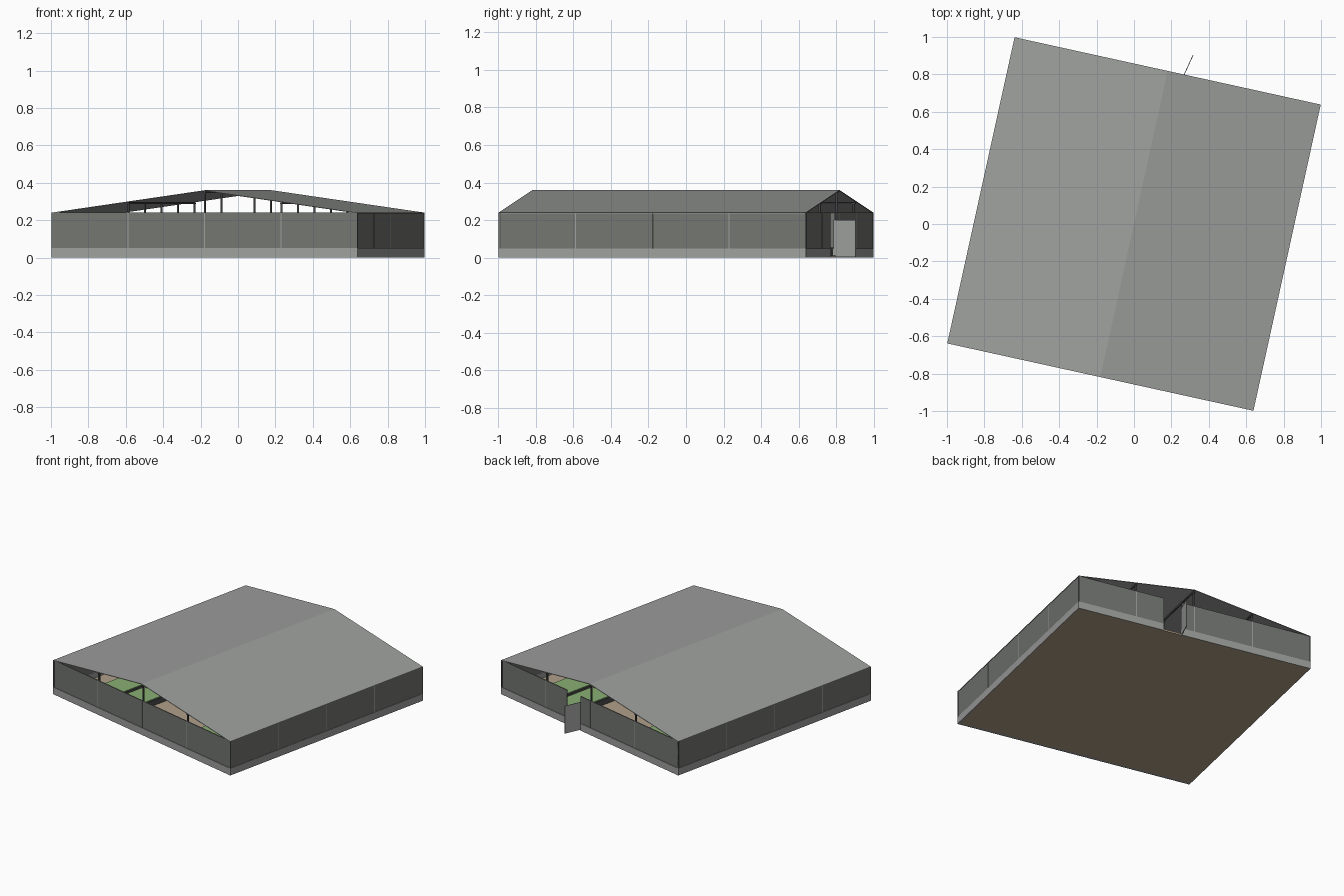
import bpy, bmesh, math
from mathutils import Matrix, Vector

cube = bpy.data.objects.get("Cube")
if cube:
    bpy.data.objects.remove(cube, do_unlink=True)

H = 0.838          # half side of the square plan
EAVE, RIDGE = 0.24, 0.36
PLINTH = 0.05
BAY = H / 2
TURN = Matrix.Rotation(math.radians(-12.4), 4, 'Z')


def material(name, r, g, b):
    m = bpy.data.materials.new(name)
    m.use_nodes = True
    m.diffuse_color = (r, g, b, 1)
    bsdf = m.node_tree.nodes["Principled BSDF"]
    bsdf.inputs["Base Color"].default_value = (r, g, b, 1)
    bsdf.inputs["Roughness"].default_value = 0.9
    return m


grey = material("light grey", 0.34, 0.35, 0.34)
wall_grey = material("wall grey", 0.172, 0.179, 0.165)
dark = material("dark frame grey", 0.07, 0.073, 0.07)
tan = material("tan soil", 0.44, 0.35, 0.25)
green = material("plant green", 0.25, 0.43, 0.17)


def finish(name, bm, mat):
    bm.transform(TURN)
    bmesh.ops.recalc_face_normals(bm, faces=bm.faces)
    me = bpy.data.meshes.new(name)
    bm.to_mesh(me)
    bm.free()
    me.materials.append(mat)
    ob = bpy.data.objects.new(name, me)
    bpy.context.collection.objects.link(ob)
    return ob


def add_box(bm, x, y, z, extra=Matrix()):
    """Add a box given (min, max) on each axis."""
    size = Vector((x[1] - x[0], y[1] - y[0], z[1] - z[0]))
    mid = Vector((sum(x), sum(y), sum(z))) / 2
    m = extra @ Matrix.Translation(mid) @ Matrix.Diagonal(size.to_4d())
    bmesh.ops.create_cube(bm, size=1, matrix=m)


def boxes(name, mat, items):
    bm = bmesh.new()
    for it in items:
        add_box(bm, *it)
    return finish(name, bm, mat)


def roof_z(x):
    return RIDGE - (RIDGE - EAVE) * abs(x) / H


# Floor slab
boxes("floor", tan, [((-H + 0.004, H - 0.004), (-H + 0.004, H - 0.004), (0, 0.012))])

# Walls on four sides; the back one (quarter turn 2) leaves a doorway
DOOR = (-0.22, -0.09)
plinths, panels, joints = [], [], []
for k in range(4):
    rot = Matrix.Rotation(k * math.pi / 2, 4, 'Z')
    is_back = k == 2
    runs = [(-H, DOOR[0]), (DOOR[1], H)] if is_back else [(-H, H)]
    for run in runs:
        plinths.append((run, (-H, -H + 0.02), (0, PLINTH), rot))
    for i in range(4):
        a, b = -H + i * BAY, -H + (i + 1) * BAY
        spans = [(a, b)]
        if is_back and a < DOOR[0] < b:
            spans = [(a, DOOR[0]), (DOOR[1], b)]
        for span in spans:
            panels.append((span, (-H + 0.003, -H + 0.01), (PLINTH, EAVE), rot))
        if i:
            joints.append(((a - 0.0025, a + 0.0025), (-H + 0.002, -H + 0.004),
                           (PLINTH, EAVE), rot))
boxes("plinth", grey, plinths)
boxes("wall_panels", wall_grey, panels)
boxes("panel_joints", grey, joints)

# Corner posts and the inner grid of posts up to the roof
r = 0.005
corners = [((sx * (H - r) - r, sx * (H - r) + r), (sy * (H - r) - r, sy * (H - r) + r),
            (PLINTH, EAVE)) for sx in (-1, 1) for sy in (-1, 1)]
boxes("corner_posts", dark, corners)
posts = []
for i in (-1, 0, 1):
    for j in range(-2, 3):
        if i == 0 and j == 0:
            continue
        x, y = i * BAY, j * BAY * 0.98
        posts.append(((x - r, x + r), (y - r, y + r), (0.01, roof_z(x) - 0.005)))
boxes("roof_posts", dark, posts)

# Purlins along the roof
boxes("purlins", dark, [((x - r, x + r), (-H + 0.005, H - 0.005),
                         (roof_z(x) - 0.014, roof_z(x) - 0.005)) for x in (-BAY, 0, BAY)])

# Thin pitched roof with open gables
bm = bmesh.new()
outline = [(-H, EAVE), (0, RIDGE), (H, EAVE), (H, EAVE - 0.004), (0, RIDGE - 0.004), (-H, EAVE - 0.004)]
ends = [[bm.verts.new((x, y, z)) for x, z in outline] for y in (-H, H)]
for i in range(6):
    j = (i + 1) % 6
    bm.faces.new((ends[0][i], ends[0][j], ends[1][j], ends[1][i]))
for e in ends:
    bm.faces.new((e[0], e[1], e[4], e[5]))
    bm.faces.new((e[1], e[2], e[3], e[4]))
finish("roof", bm, grey)

# Open door swung outwards
swing = Matrix.Translation((0.088, 0.825, 0)) @ Matrix.Rotation(math.radians(-12), 4, 'Z')
boxes("door", grey, [((-0.002, 0.002), (0, 0.128), (0.005, 0.2), swing)])

# Planting beds with dark boards
boards, plants = [], []
for side in (-1, 1):
    for cx in (0.35, 0.56):
        for cy in (-0.38, 0.38):
            x = side * cx
            boards.append(((x - 0.095, x + 0.095), (cy - 0.34, cy + 0.34), (0.01, 0.05)))
            plants.append(((x - 0.088, x + 0.088), (cy - 0.333, cy + 0.333), (0.04, 0.055)))
boxes("bed_boards", dark, boards)
boxes("bed_plants", green, plants)
